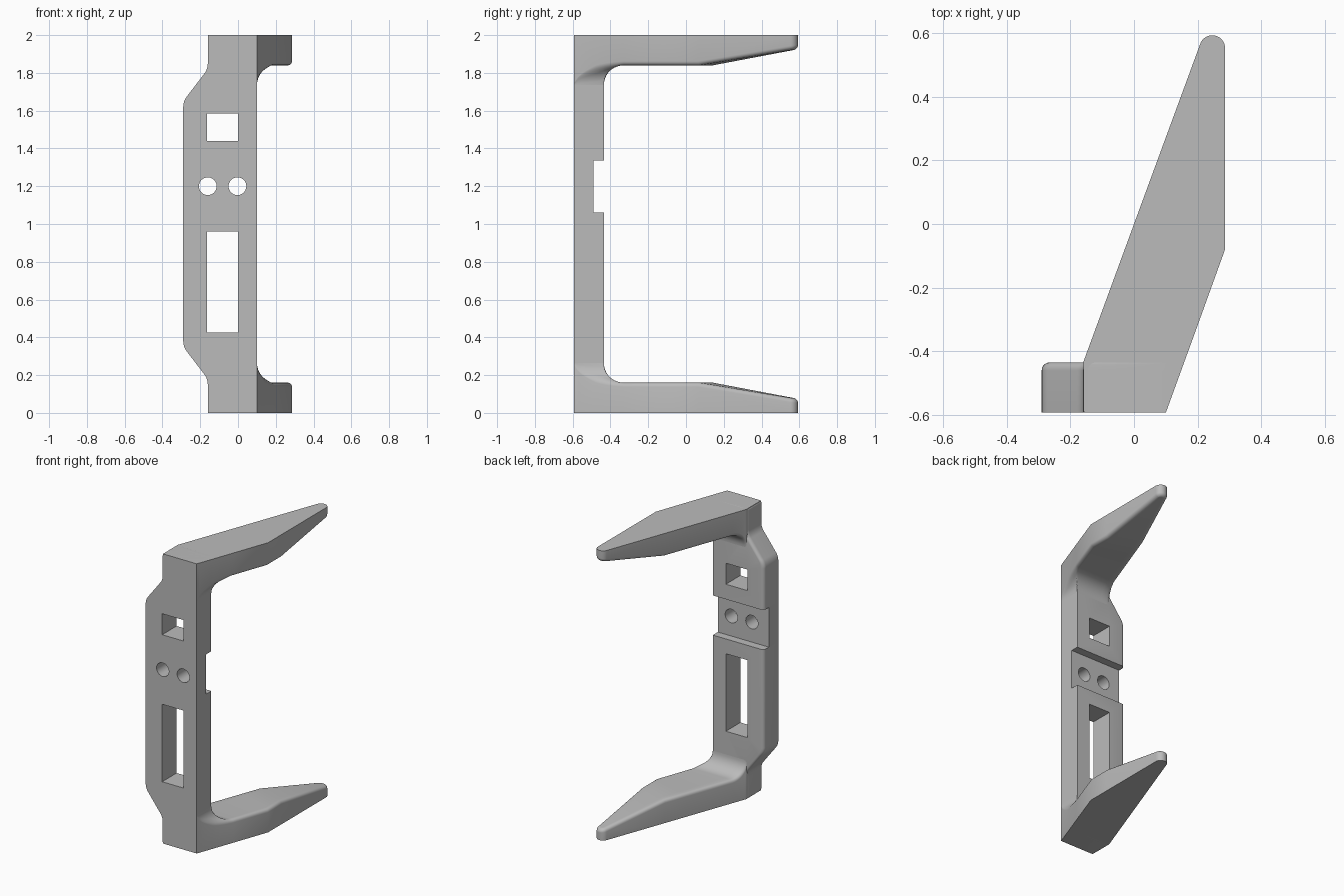
import bpy, bmesh
from math import sin, cos, tan, pi, radians, sqrt
from mathutils import Vector

cube = bpy.data.objects.get("Cube")
if cube:
    bpy.data.objects.remove(cube, do_unlink=True)

FRONT, BACK = -0.593, -0.435     # plate depth
EDGE, ARM = 0.10, 0.16           # plate side, arm thickness
FILLET, SOFT = 0.105, 0.022      # inner fillet and soft rim radii
CHANNEL = (1.062, 1.336)         # heights of the cross channel
EASE = (0, 0.07, 0.25, 0.55)     # spacing across a soft rim

grey = bpy.data.materials.new("grey")
grey.use_nodes = True
grey.diffuse_color = (0.5, 0.5, 0.5, 1)
grey.node_tree.nodes["Principled BSDF"].inputs["Base Color"].default_value = (0.5, 0.5, 0.5, 1)


def finish(bm, name):
    """Clean the mesh, make its object and shade it."""
    bmesh.ops.remove_doubles(bm, verts=bm.verts[:], dist=0.00005)
    bmesh.ops.recalc_face_normals(bm, faces=bm.faces[:])
    mesh = bpy.data.meshes.new(name)
    bm.to_mesh(mesh)
    bm.free()
    mesh.materials.append(grey)
    ob = bpy.data.objects.new(name, mesh)
    bpy.context.scene.collection.objects.link(ob)
    bpy.ops.object.select_all(action="DESELECT")
    ob.select_set(True)
    bpy.context.view_layer.objects.active = ob
    bpy.ops.object.shade_smooth_by_angle(angle=0.5)


def rounded(corners, steps=8):
    """Outline from (x, z, radius) corners, with arcs at the rounded ones."""
    out = []
    for i, (x, z, r) in enumerate(corners):
        p = Vector((x, z))
        if r == 0:
            out.append(p)
            continue
        a = (Vector(corners[i - 1][:2]) - p).normalized()
        b = (Vector(corners[(i + 1) % len(corners)][:2]) - p).normalized()
        reach = r / tan(a.angle(b) / 2)
        centre = p + (a + b).normalized() * sqrt(reach * reach + r * r)
        start, end = p + a * reach - centre, p + b * reach - centre
        for k in range(steps + 1):
            out.append(centre + start.lerp(end, k / steps).normalized() * r)
    return out


def rect(x0, x1, z0, z1):
    return [Vector(c) for c in ((x0, z0), (x1, z0), (x1, z1), (x0, z1))]


def circle(x, z, r, sides=32):
    return [Vector((x + r * cos(2 * pi * k / sides), z + r * sin(2 * pi * k / sides)))
            for k in range(sides)]


def plate_part(name, outline, holes, back, rim):
    """Slab with through holes; its outer back edge is rounded by rim."""
    bm = bmesh.new()
    caps = {"front": [], "back": []}

    def tube(layers):
        rings = [[bm.verts.new((p.x, y, p.y)) for p in pts] for y, pts in layers]
        n = len(rings[0])
        for r0, r1 in zip(rings, rings[1:]):
            for i in range(n):
                j = (i + 1) % n
                bm.faces.new((r0[i], r0[j], r1[j], r1[i]))
        for key, ring in (("front", rings[0]), ("back", rings[-1])):
            caps[key] += [bm.edges.get((ring[i - 1], ring[i])) for i in range(n)]

    layers = [(FRONT, outline)]
    for k in range(6 if rim else 1):
        a = k * pi / 10
        shift = Vector((rim * (1 - cos(a)), 0))
        layers.append((back - rim * (1 - sin(a)),
                       [p + shift if p.x < -0.1 else p for p in outline]))
    tube(layers)
    for hole in holes:
        tube([(FRONT, hole), (back, hole)])
    for edges in caps.values():
        bmesh.ops.triangle_fill(bm, use_beauty=True, edges=edges, normal=(0, -1, 0))
    finish(bm, name)


# Upright plate: lower and upper parts with windows, thin middle with screw holes
side = [(EDGE, 0, 0), (-0.16, 0, 0.015), (-0.16, 0.18, 0.09), (-0.29, 0.35, 0.09)]
low, high = CHANNEL
lower_outline = rounded(side + [(-0.29, low, 0), (EDGE, low, 0)])
upper_outline = rounded([(x, 2 - z, r) for x, z, r in side]
                        + [(-0.29, high, 0), (EDGE, high, 0)])
plate_part("lower_plate", lower_outline, [rect(-0.164, 0, 0.425, 0.96)], BACK, 0.025)
plate_part("upper_plate", upper_outline, [rect(-0.164, 0, 1.44, 1.585)], BACK, 0.025)
plate_part("channel_plate", rect(-0.29, EDGE, low, high),
           [circle(x, 1.2, 0.047) for x in (-0.16, -0.003)], -0.49, 0)


def quarter(d, r):
    """Height of a concave quarter round at distance d from its wall."""
    d = min(max(d, 0), r)
    return r - sqrt(max(0, r * r - (r - d) ** 2))


def arm_height(p):
    """Inner surface: fillets beside the plate, then a taper to the tip."""
    fillets = min(quarter(p.y - BACK, FILLET), quarter(p.x - EDGE, FILLET))
    taper = 0.178 * max(0, 0.345 * p.x + 0.939 * p.y - 0.16)
    return ARM + fillets - taper


def left(y):
    return Vector((max(-0.158, 0.367 * y), y))


def right(y):
    return Vector((min(0.286, EDGE + 0.364 * (y - FRONT)), y))


# Arm cross rows, from the plate to the rounded tip
TIP, TIP_R = Vector((0.246, 0.553)), 0.04
start = FRONT + 0.002
depths = [start + (BACK - start) * k / 8 for k in range(8)]
depths += [BACK + FILLET * (1 - cos(k * pi / 24)) for k in range(13)]
ROWS = [(left(y), right(y)) for y in depths]
ROWS += [(left(0), right(-0.08)), (left(0.15), right(0.065))]
BODY_ROWS = len(ROWS)
for k in range(11):
    ends = [radians(a + (80 - a) * k / 10) for a in (159.8, 0)]
    ROWS.append(tuple(TIP + TIP_R * Vector((cos(a), sin(a))) for a in ends))


def arm_row(a, b, at_tip):
    """Points across the arm, with soft rims at both ends."""
    width = (b - a).length
    split = 0.6 * width
    if a.y < -0.3:
        split = EDGE - a.x
    soft_a, soft_b = min(SOFT, split / 2), min(SOFT, (width - split) / 2)
    spots = [soft_a * t for t in EASE]
    spots += [soft_a + (split - soft_a) * k / 6 for k in range(7)]
    spots += [split + (width - soft_b - split) * k / 12 for k in range(1, 13)]
    spots += [width - soft_b * t for t in reversed(EASE)]
    points = []
    for s in spots:
        p = a.lerp(b, s / width) if width > 0.00001 else a
        if at_tip:
            drop = SOFT - quarter_rise(TIP_R - (p - TIP).length, SOFT)
        elif s < split:
            drop = soft_a - quarter_rise(s, soft_a)
        else:
            drop = soft_b - quarter_rise(width - s, soft_b)
        points.append((p.x, p.y, arm_height(p) - drop))
    return points


def quarter_rise(d, r):
    """Height of a convex quarter round at distance d from its edge."""
    d = min(max(d, 0), r)
    return sqrt(max(0, r * r - (r - d) ** 2))


def arm(name, flipped):
    bm = bmesh.new()

    def vert(x, y, z):
        return bm.verts.new((x, y, 2 - z if flipped else z))

    rings = []
    for i, (a, b) in enumerate(ROWS):
        inner = [vert(*p) for p in arm_row(a, b, i >= BODY_ROWS)]
        rings.append(inner + [vert(b.x, b.y, 0), vert(a.x, a.y, 0)])
    n = len(rings[0])
    for r0, r1 in zip(rings, rings[1:]):
        for i in range(n):
            j = (i + 1) % n
            bm.faces.new((r0[i], r0[j], r1[j], r1[i]))
    bm.faces.new(rings[0])
    finish(bm, name)


arm("lower_arm", False)
arm("upper_arm", True)
